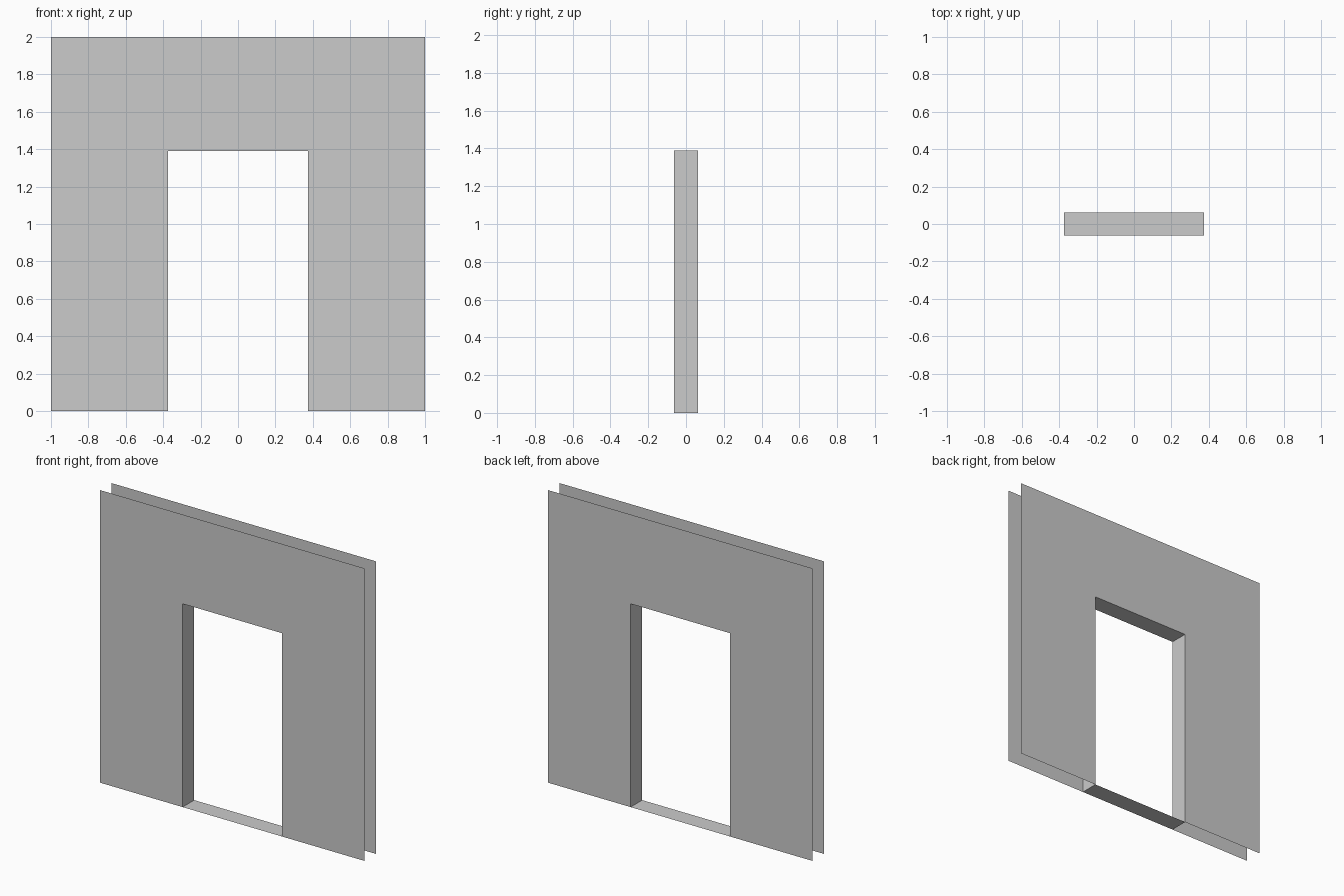
import bpy

if "Cube" in bpy.data.objects:
    bpy.data.objects.remove(bpy.data.objects["Cube"])

W, H = 1.0, 2.0        # wall half width, height
DW, DH = 0.375, 1.39   # doorway half width, height
T = 0.0625             # wall half thickness


def make(name, verts, faces):
    mesh = bpy.data.meshes.new(name)
    mesh.from_pydata(verts, [], faces)
    mesh.update()
    obj = bpy.data.objects.new(name, mesh)
    bpy.context.collection.objects.link(obj)
    return obj


# Wall sheets: open-edged panels with the doorway notched out
half = [(DW, 0), (W, 0), (W, H)]
panels = [
    half + [(DW, DH)],                                # right jamb quad
    [(-x, z) for x, z in reversed(half + [(DW, DH)])],  # left jamb quad
]
outline = [(-W, 0), (-DW, 0), (-DW, DH), (DW, DH), (DW, 0), (W, 0), (W, H), (-W, H)]
quads = [(0, 1, 2, 7), (2, 3, 6, 7), (4, 5, 6, 3)]
for name, y in (("front_wall_sheet", -T), ("back_wall_sheet", T)):
    faces = quads if y < 0 else [q[::-1] for q in quads]
    make(name, [(x, y, z) for x, z in outline], faces)

# Doorway lining: threshold, jambs and head facing into the opening
ring = [(-DW, 0), (DW, 0), (DW, DH), (-DW, DH)]
verts = [(x, y, z) for y in (-T, T) for x, z in ring]
make("doorway_lining", verts, [(i, (i + 1) % 4, (i + 1) % 4 + 4, i + 4) for i in range(4)])
